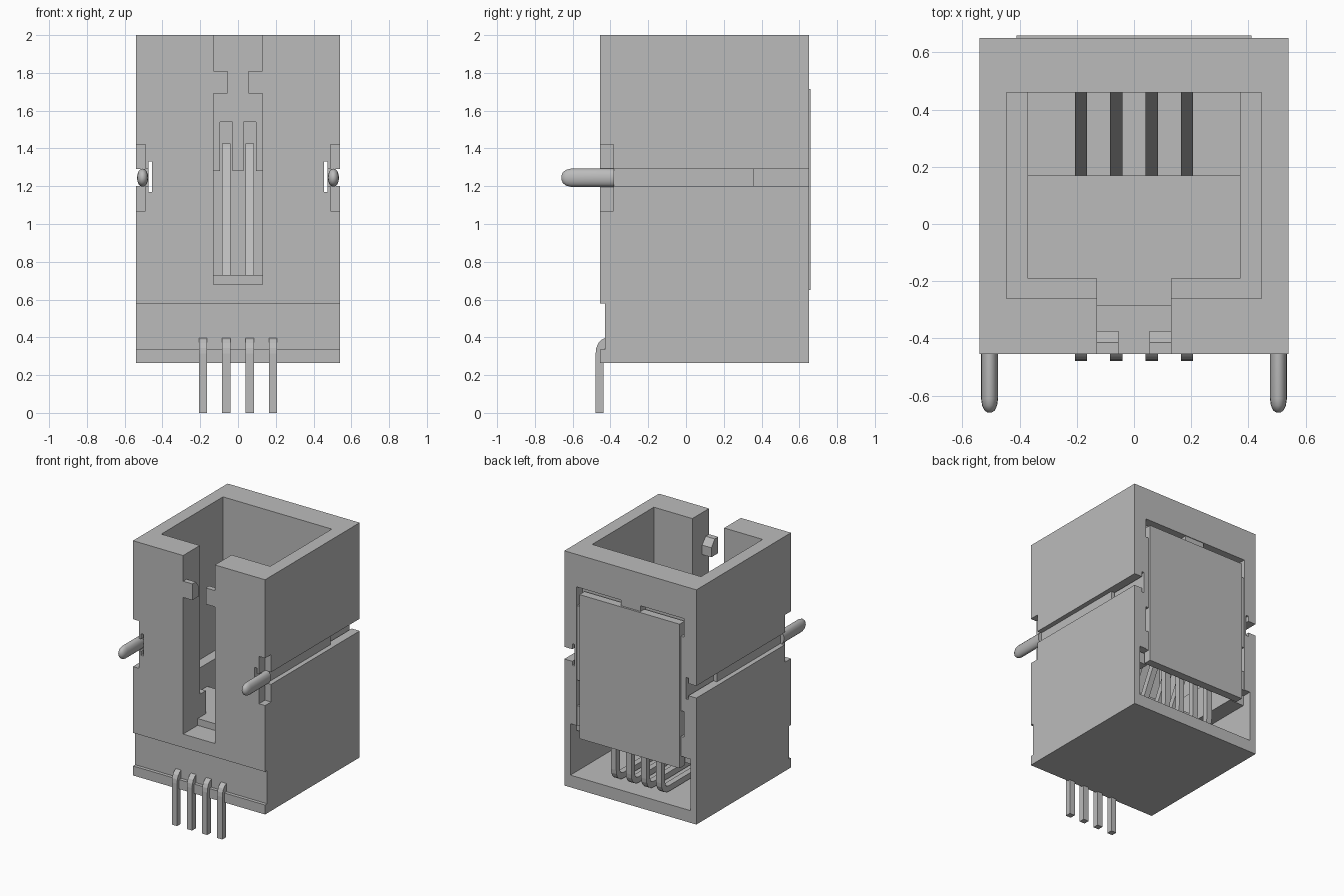
import bpy, bmesh, math
from mathutils import Vector

if "Cube" in bpy.data.objects:
    bpy.data.objects.remove(bpy.data.objects["Cube"], do_unlink=True)

grey = bpy.data.materials.new("light_grey")
grey.use_nodes = True
colour = (0.5, 0.5, 0.5, 1)
grey.diffuse_color = colour
grey.node_tree.nodes["Principled BSDF"].inputs["Base Color"].default_value = colour


def loft(name, rings):
    """Skin a row of closed rings and cap both ends."""
    bm = bmesh.new()
    rows = [[bm.verts.new(p) for p in ring] for ring in rings]
    n = len(rows[0])
    for a, b in zip(rows, rows[1:]):
        for i in range(n):
            j = (i + 1) % n
            bm.faces.new((a[i], a[j], b[j], b[i]))
    bm.faces.new(rows[0])
    bm.faces.new(rows[-1])
    bmesh.ops.recalc_face_normals(bm, faces=bm.faces)
    mesh = bpy.data.meshes.new(name)
    bm.to_mesh(mesh)
    bm.free()
    mesh.materials.append(grey)
    obj = bpy.data.objects.new(name, mesh)
    bpy.context.collection.objects.link(obj)
    return obj


def prism(name, x0, x1, profile):
    """Extrude a (y, z) profile along x."""
    return loft(name, [[(x, y, z) for y, z in profile] for x in (x0, x1)])


def box(name, x0, x1, y0, y1, z0, z1):
    return prism(name, x0, x1, [(y0, z0), (y1, z0), (y1, z1), (y0, z1)])


def cut(target, *limits):
    cutter = box("cutter", *limits)
    cutter.hide_render = True
    mod = target.modifiers.new("cut", "BOOLEAN")
    mod.operation, mod.solver, mod.object = "DIFFERENCE", "EXACT", cutter
    bpy.context.view_layer.objects.active = target
    bpy.ops.object.modifier_apply(modifier=mod.name)
    bpy.data.objects.remove(cutter, do_unlink=True)


def rounded(points, radius, steps=5):
    """Round the inner corners of a polyline."""
    out = [points[0]]
    for a, b, c in zip(points, points[1:], points[2:]):
        u, v = (a - b).normalized(), (c - b).normalized()
        p, q = b + u * radius, b + v * radius
        for i in range(steps + 1):
            t = i / steps
            out.append(p * (1 - t) ** 2 + b * 2 * t * (1 - t) + q * t * t)
    return out + [points[-1]]


# Housing block with plug cavity, latch slot and wire chamber
housing = box("housing", -0.54, 0.54, -0.455, 0.65, 0.265, 2)
cut(housing, -0.6, 0.6, -0.6, -0.43, 0.335, 0.58)
cut(housing, -0.445, 0.445, -0.26, 0.46, 0.9, 2.1)
cut(housing, -0.37, 0.37, -0.19, 0.46, 0.73, 1)
cut(housing, -0.13, 0.13, -0.6, -0.285, 0.68, 2.1)
cut(housing, -0.13, 0.13, -0.3, -0.17, 0.73, 2.1)
cut(housing, -0.49, 0.49, -0.1, 0.7, 0.355, 0.66)
cut(housing, -0.49, 0.49, 0.58, 0.7, 0.6, 0.735)
cut(housing, -0.37, 0.37, 0.17, 0.6, 0.6, 1.28)
cut(housing, -0.44, 0.44, 0.58, 0.7, 0.7, 1.76)

# Comb slots that guide the contacts
wire_x = [-0.185, -0.062, 0.062, 0.185]
for x in wire_x:
    cut(housing, x - 0.033, x + 0.033, 0.4, 0.6, 1.2, 1.54)

# Side grooves for the locating pegs
for s in (-1, 1):
    for a, b, y1, z0, z1 in ((0.47, 0.6, 0.8, 1.2, 1.29),
                             (0.455, 0.475, 0.8, 1.17, 1.33),
                             (0.49, 0.6, -0.385, 1.07, 1.42)):
        lo, hi = sorted((s * a, s * b))
        cut(housing, lo, hi, -0.7, y1, z0, z1)

# Latch catches in the slot, pegs and cover clips on both sides
for s, side in ((-1, "right"), (1, "left")):
    prism(side + "_latch_catch", s * 0.055, s * 0.135,
          [(-0.455, 1.69), (-0.455, 1.81), (-0.415, 1.81), (-0.375, 1.76), (-0.375, 1.69)])
    box(side + "_peg_strip", s * 0.475, s * 0.505, -0.42, 0.36, 1.2, 1.29)
    rings = []
    for y, r in ((-0.38, 1), (-0.61, 1), (-0.635, 0.87), (-0.652, 0.6), (-0.66, 0.2)):
        rings.append([(s * 0.505 + 0.03 * r * math.cos(i * math.pi / 8), y,
                       1.245 + 0.048 * r * math.sin(i * math.pi / 8)) for i in range(16)])
    peg = loft(side + "_peg", rings)
    bpy.context.view_layer.objects.active = peg
    peg.select_set(True)
    bpy.ops.object.shade_smooth_by_angle(angle=math.radians(40))
    peg.select_set(False)
    for z0, z1 in ((0.735, 0.88), (1.07, 1.62)):
        box(side + "_cover_clip", s * 0.4, s * 0.44, 0.59, 0.645, z0, z1)

# Rear cover
box("rear_cover", -0.41, 0.41, 0.6, 0.66, 0.65, 1.715)
box("cover_top_clip", -0.08, 0.08, 0.59, 0.645, 1.7, 1.76)

# Contact wires: solder leg, run under the floor, riser and spring arm
corners = [(-0.457, 0), (-0.457, 0.383), (0.56, 0.383), (0.56, 1.44), (0.17, 0.66)]
path = rounded([Vector(p) for p in corners], 0.07)
half = 0.0215
for x in wire_x:
    rings = []
    for i, p in enumerate(path):
        d = (path[min(i + 1, len(path) - 1)] - path[max(i - 1, 0)]).normalized()
        n = Vector((-d.y, d.x)) * half
        rings.append([(x + sx * half, *(p + n * sn))
                      for sx, sn in ((-1, -1), (1, -1), (1, 1), (-1, 1))])
    loft("contact_wire", rings)
